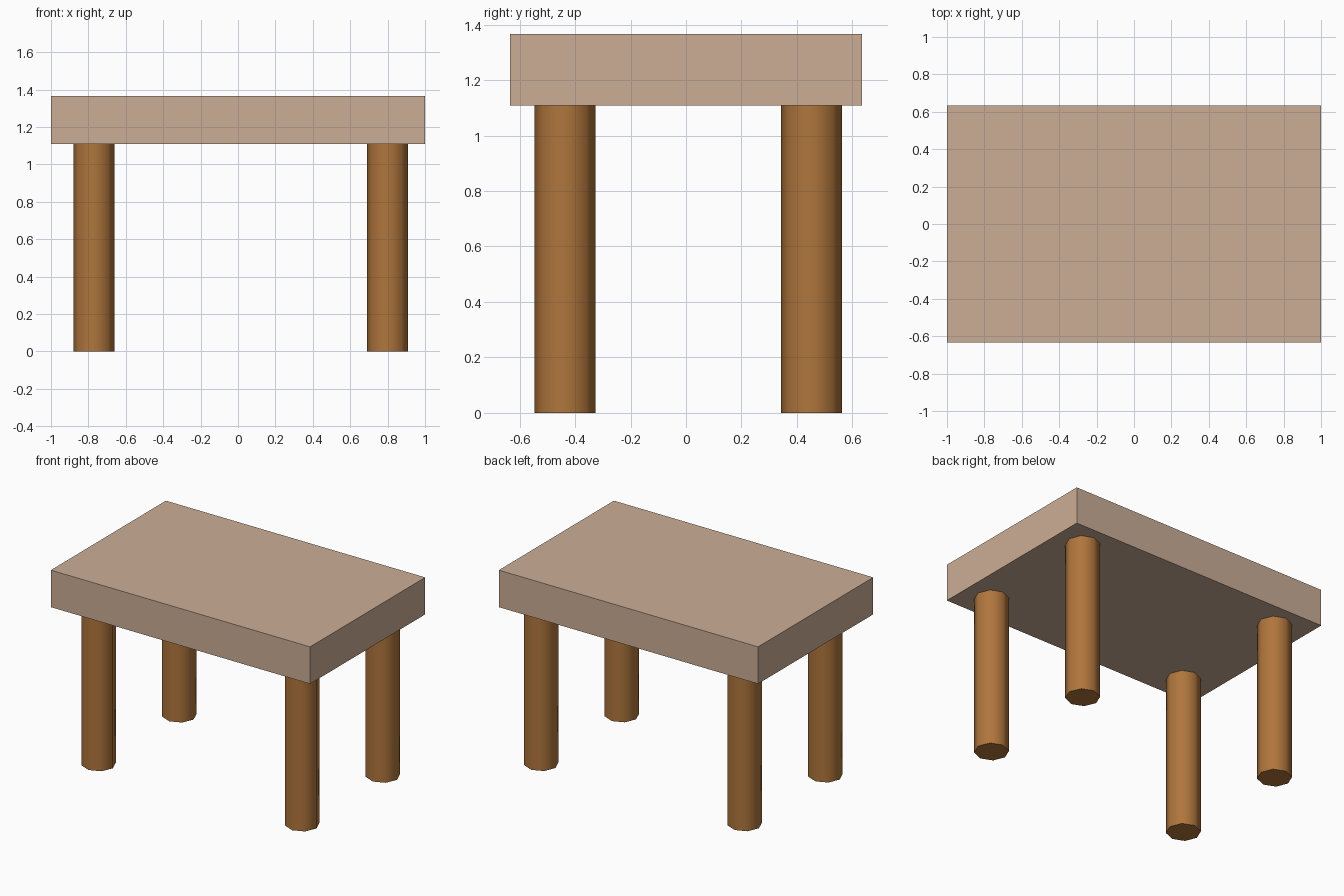
import bpy
import math

if "Cube" in bpy.data.objects:
    bpy.data.objects.remove(bpy.data.objects["Cube"])


def material(name, rgb):
    m = bpy.data.materials.new(name)
    m.diffuse_color = (*rgb, 1.0)
    m.use_nodes = True
    m.node_tree.nodes["Principled BSDF"].inputs["Base Color"].default_value = m.diffuse_color
    return m


top_wood = material("pale wood", (0.60, 0.42, 0.305))
leg_wood = material("brown wood", (0.43, 0.18, 0.045))

TOP_Z, UNDER_Z = 1.366, 1.108
LEG_RADIUS = 0.11

# Thick slab top
bpy.ops.mesh.primitive_cube_add(size=1, location=(0, 0, (TOP_Z + UNDER_Z) / 2))
top = bpy.context.object
top.name = "table_top"
top.scale = (2.0, 1.268, TOP_Z - UNDER_Z)
bpy.ops.object.transform_apply(location=False, rotation=False, scale=True)
top.data.materials.append(top_wood)

# Four eight-sided legs, smooth around the sides
for side, x in (("left", -0.77), ("right", 0.80)):
    for end, y in (("front", -0.436), ("back", 0.453)):
        bpy.ops.mesh.primitive_cylinder_add(
            vertices=8, radius=LEG_RADIUS, depth=UNDER_Z,
            location=(x, y, UNDER_Z / 2))
        leg = bpy.context.object
        leg.name = f"{end}_{side}_leg"
        leg.data.materials.append(leg_wood)
        bpy.ops.object.shade_smooth_by_angle(angle=math.radians(60))
